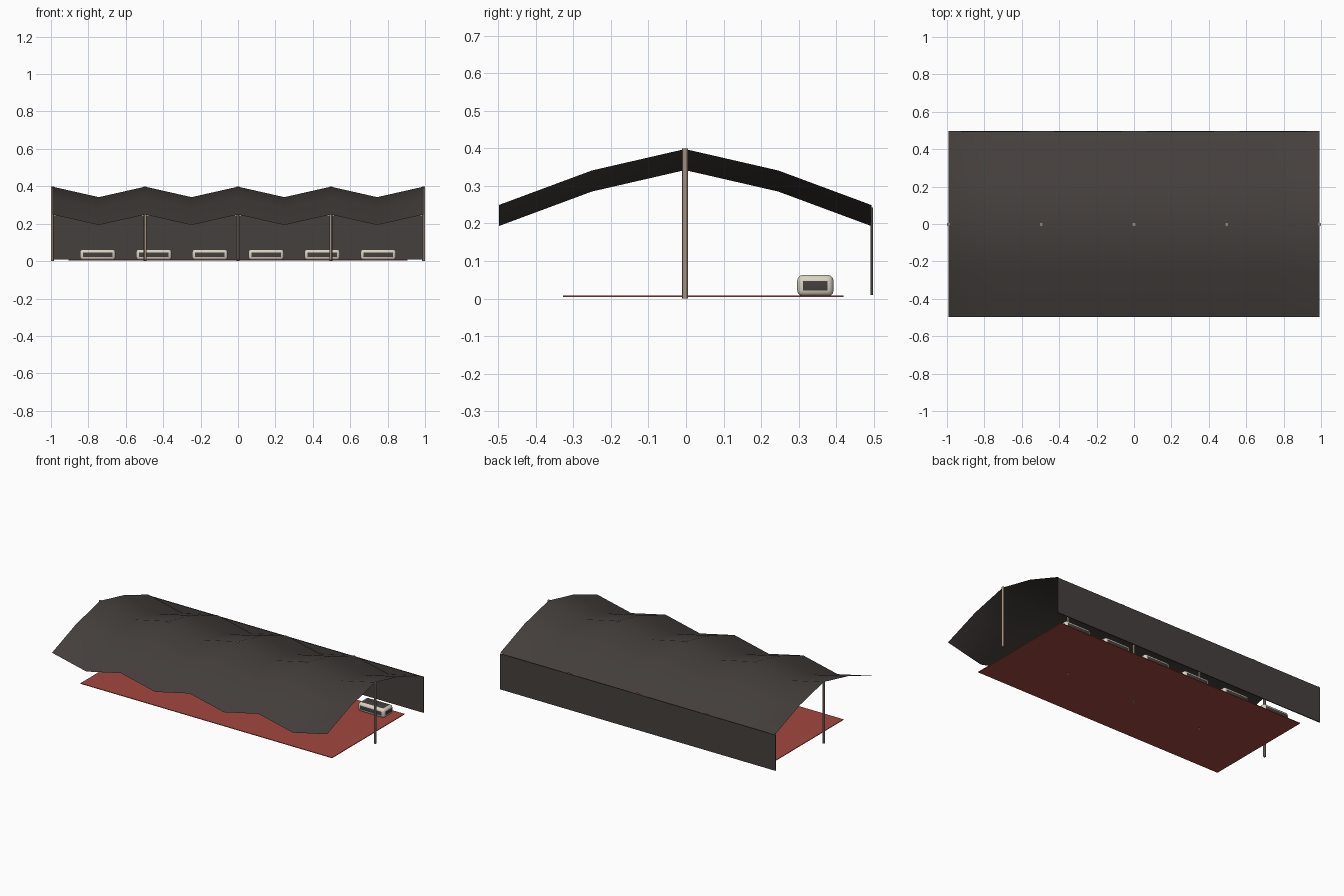
import bpy, bmesh

if "Cube" in bpy.data.objects:
    bpy.data.objects.remove(bpy.data.objects["Cube"])

def material(name, rgb):
    m = bpy.data.materials.new(name)
    m.diffuse_color = (*rgb, 1)
    m.use_nodes = True
    m.node_tree.nodes["Principled BSDF"].inputs["Base Color"].default_value = m.diffuse_color
    return m

CLOTH = material("dark_cloth", (0.06, 0.051, 0.047))
RUG = material("red_rug", (0.36, 0.065, 0.05))
WOOD = material("wood", (0.36, 0.27, 0.2))
CREAM = material("cream_piping", (0.7, 0.65, 0.55))

def finish(name, bm, *mats):
    bmesh.ops.recalc_face_normals(bm, faces=bm.faces)
    me = bpy.data.meshes.new(name)
    bm.to_mesh(me)
    bm.free()
    ob = bpy.data.objects.new(name, me)
    bpy.context.collection.objects.link(ob)
    for m in mats:
        me.materials.append(m)
    return ob

def box_mesh(lo, hi):
    bm = bmesh.new()
    bmesh.ops.create_cube(bm, size=1)
    for v in bm.verts:
        v.co = [(a + b) / 2 + c * (b - a) for a, b, c in zip(lo, hi, v.co)]
    return bm

HALF = 0.992      # half length of the tent
Y0 = -0.0025      # ridge line

# roof cloth: peaks at the poles, sagging between them
bm = bmesh.new()
profile = [(-0.496, 0.249), (-0.248, 0.341), (0, 0.398), (0.248, 0.341), (0.496, 0.249)]
rows = [[bm.verts.new((HALF * (i - 4) / 4, Y0 + y, z - 0.056 * (i % 2)))
         for y, z in profile] for i in range(9)]
for a, b in zip(rows, rows[1:]):
    for j in range(4):
        bm.faces.new((a[j], b[j], b[j + 1], a[j + 1]))
roof = finish("roof_cloth", bm, CLOTH)
roof.data.shade_smooth()
if roof.data.polygons[0].normal.z < 0:
    roof.data.flip_normals()

# back wall and floor rug
finish("back_wall", box_mesh((-HALF, 0.4915, 0.01), (HALF, 0.4975, 0.243)), CLOTH)
finish("floor_rug", box_mesh((-0.907, -0.327, 0.004), (0.907, 0.42, 0.008)), RUG)

# tent poles
for i in range(5):
    bpy.ops.mesh.primitive_cylinder_add(vertices=12, radius=0.008, depth=0.4,
                                        location=(HALF * (i - 2) / 2, Y0, 0.2))
    pole = bpy.context.object
    pole.name = f"pole_{i + 1}"
    pole.data.materials.append(WOOD)
    bpy.ops.object.shade_smooth_by_angle()

# seat cushions: dark panels with rounded cream edges
for i in range(6):
    x = -0.75 + 0.3 * i
    bm = box_mesh((x - 0.095, 0.296, 0.006), (x + 0.095, 0.393, 0.063))
    bmesh.ops.bevel(bm, geom=bm.edges[:], offset=0.016, segments=3, profile=0.5,
                    affect='EDGES', material=1)
    cushion = finish(f"cushion_{i + 1}", bm, CLOTH, CREAM)
    cushion.data.shade_smooth()
